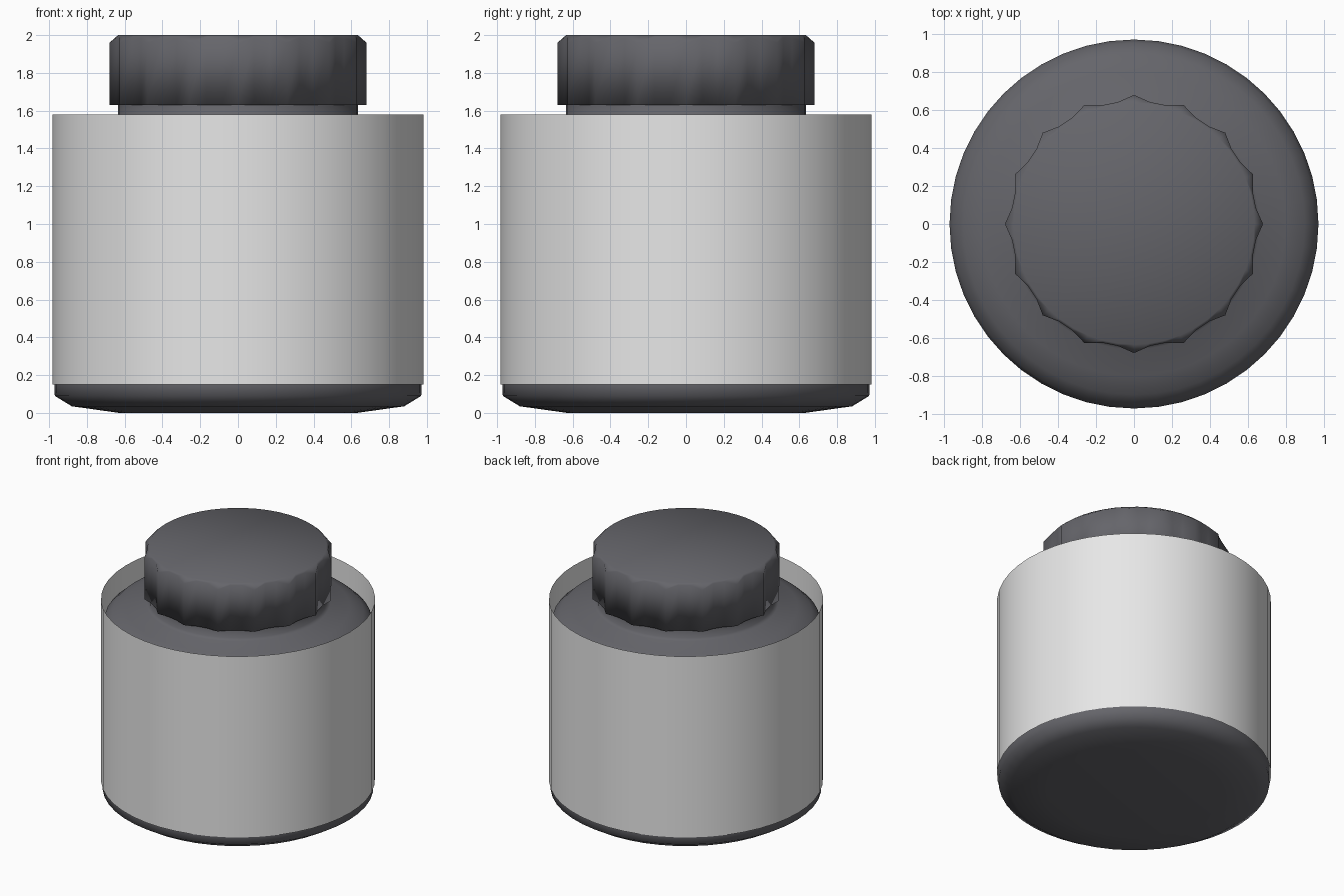
import bpy, bmesh
from math import cos, sin, tau

cube = bpy.data.objects.get("Cube")
if cube:
    bpy.data.objects.remove(cube, do_unlink=True)

SIDES = 48


def material(name, color):
    mat = bpy.data.materials.new(name)
    mat.use_nodes = True
    mat.diffuse_color = (*color, 1)
    mat.node_tree.nodes["Principled BSDF"].inputs["Base Color"].default_value = (*color, 1)
    return mat


def lathe(name, rings, mat):
    """Skin rings from bottom to top; a ring is (r, z) or a function of the
    segment index that returns (r, z). Radius 0 makes a centre point."""
    bm = bmesh.new()
    loops = []
    for ring in rings:
        if not callable(ring) and ring[0] == 0:
            loops.append([bm.verts.new((0, 0, ring[1]))] * SIDES)
            continue
        loop = []
        for i in range(SIDES):
            r, z = ring(i) if callable(ring) else ring
            a = tau * i / SIDES
            loop.append(bm.verts.new((r * cos(a), r * sin(a), z)))
        loops.append(loop)
    for low, high in zip(loops, loops[1:]):
        for i in range(SIDES):
            j = (i + 1) % SIDES
            corners = dict.fromkeys((low[i], low[j], high[j], high[i]))
            bm.faces.new(list(corners))
    for face in bm.faces:
        face.smooth = True
    mesh = bpy.data.meshes.new(name)
    bm.to_mesh(mesh)
    bm.free()
    mesh.materials.append(mat)
    obj = bpy.data.objects.new(name, mesh)
    bpy.context.collection.objects.link(obj)
    return obj


dark = material("dark grey plastic", (0.13, 0.13, 0.145))
pale = material("pale grey label", (0.8, 0.8, 0.8))

# Jar body: shallow foot, straight wall, rounded shoulder and neck
lathe("jar_body", [(0, 0), (0.63, 0), (0.88, 0.035), (0.97, 0.09), (0.972, 0.15),
                   (0.972, 1.36), (0.955, 1.42), (0.9, 1.47), (0.8, 1.515),
                   (0.66, 1.55), (0.635, 1.565), (0.635, 1.66)], dark)

# Label: single open sheet wrapped round the wall
lathe("label", [(0.981, 0.15), (0.981, 1.58)], pale)


# Screw lid: every third point is a grip ridge
def grip(valley_z, ridge_z):
    return lambda i: (0.68, ridge_z) if i % 3 == 0 else (0.648, valley_z)


lathe("lid", [(0.63, 1.63), grip(1.63, 1.63), grip(1.988, 1.96),
              (0.635, 2.0), (0, 2.0)], dark)
